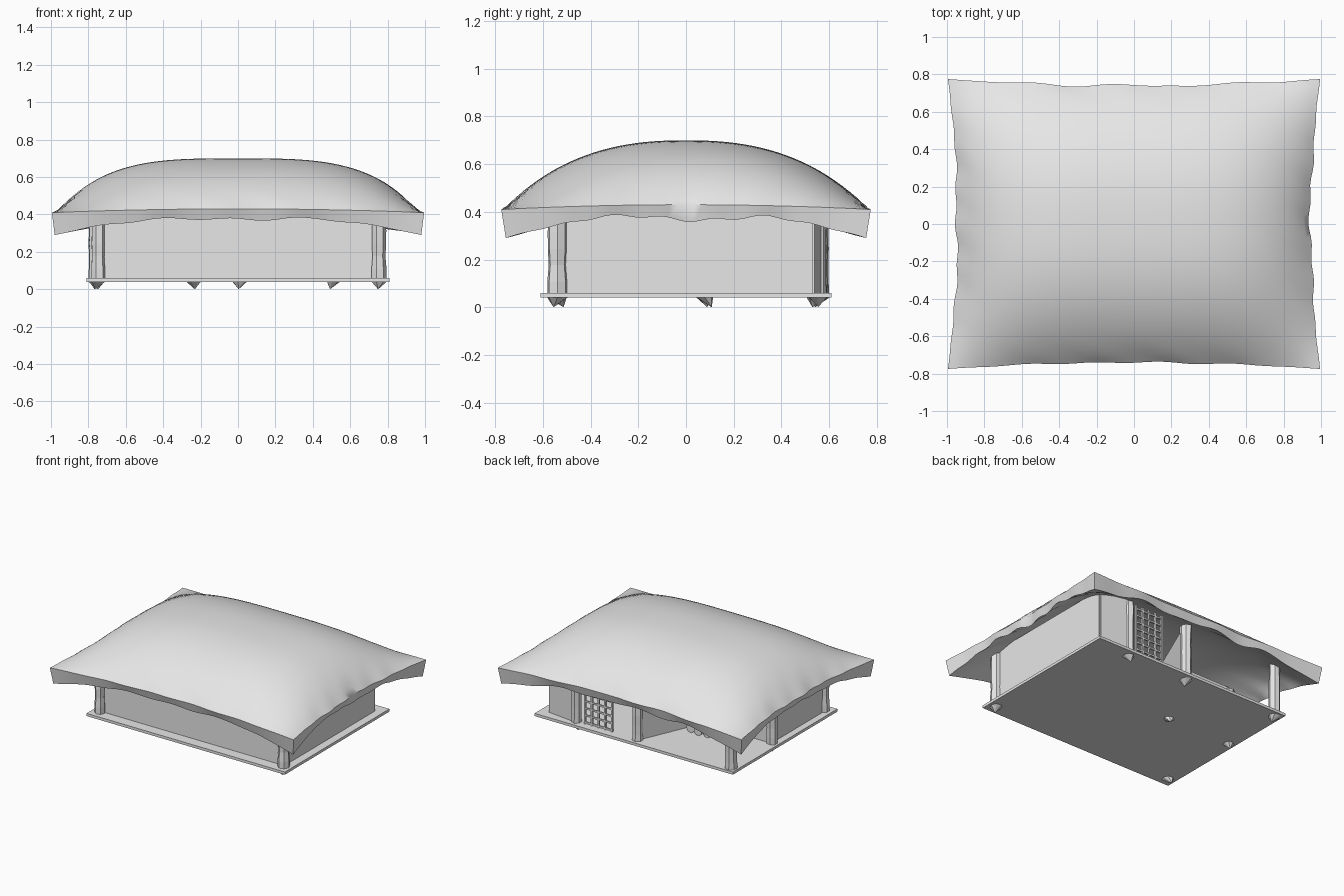
import bpy, bmesh, math, random
from mathutils import Vector

random.seed(4)
if "Cube" in bpy.data.objects:
    bpy.data.objects.remove(bpy.data.objects["Cube"], do_unlink=True)

grey = bpy.data.materials.new("light_grey")
grey.use_nodes = True
grey.diffuse_color = (0.8, 0.8, 0.8, 1)
grey.node_tree.nodes["Principled BSDF"].inputs["Base Color"].default_value = (0.8, 0.8, 0.8, 1)


def finish(name, bm, smooth=None):
    bmesh.ops.recalc_face_normals(bm, faces=bm.faces)
    mesh = bpy.data.meshes.new(name)
    bm.to_mesh(mesh)
    bm.free()
    ob = bpy.data.objects.new(name, mesh)
    bpy.context.collection.objects.link(ob)
    mesh.materials.append(grey)
    if smooth:
        bpy.ops.object.select_all(action="DESELECT")
        ob.select_set(True)
        bpy.context.view_layer.objects.active = ob
        bpy.ops.object.shade_smooth_by_angle(angle=math.radians(smooth))
    return ob


def add_box(bm, lo, hi):
    size, mid = Vector(hi) - Vector(lo), (Vector(hi) + Vector(lo)) / 2
    for v in bmesh.ops.create_cube(bm, size=1)["verts"]:
        v.co = v.co * size + mid


def box(name, lo, hi):
    bm = bmesh.new()
    add_box(bm, lo, hi)
    return finish(name, bm)


def wall(name, p, q, top=0.47, thick=0.02):
    """Upright slab between two floor points."""
    p, q = Vector((*p, 0)), Vector((*q, 0))
    side = (q - p).normalized().cross(Vector((0, 0, 1))) * thick / 2
    bm = bmesh.new()
    ring = [bm.verts.new(c + Vector((0, 0, 0.06))) for c in (p + side, q + side, q - side, p - side)]
    face = bm.faces.new(ring)
    up = bmesh.ops.extrude_face_region(bm, geom=[face])["geom"]
    bmesh.ops.translate(bm, vec=(0, 0, top - 0.06),
                        verts=[g for g in up if isinstance(g, bmesh.types.BMVert)])
    return finish(name, bm)


def post(name, x, y, sides=7, top=0.45):
    """Rough timber with a pointed foot below the floor."""
    bm = bmesh.new()
    radii = [random.uniform(0.036, 0.044) for _ in range(sides)]
    rings = []
    for i in range(7):
        z = 0.04 + (top - 0.04) * i / 6
        wobble = random.uniform(0.88, 1.06)
        rings.append([bm.verts.new((x + r * wobble * math.cos(math.tau * k / sides),
                                    y + r * wobble * math.sin(math.tau * k / sides), z))
                      for k, r in enumerate(radii)])
    for low, high in zip(rings, rings[1:]):
        for k in range(sides):
            n = (k + 1) % sides
            bm.faces.new((low[k], low[n], high[n], high[k]))
    bm.faces.new(rings[-1])
    tip = bm.verts.new((x + random.uniform(-0.02, 0.02), y + random.uniform(-0.02, 0.03), 0))
    for k in range(sides):
        bm.faces.new((rings[0][(k + 1) % sides], rings[0][k], tip))
    return finish(name, bm)


# Floor slab
box("floor", (-0.81, -0.61, 0.04), (0.81, 0.61, 0.06))

# Posts
for name, x, y in (("front_right_post", -0.75, -0.54), ("front_left_post", 0.75, -0.54),
                   ("back_right_post", -0.76, 0.56), ("side_post", -0.76, 0.08),
                   ("inner_post", -0.24, 0.08), ("middle_post", 0.01, 0.55),
                   ("window_post", 0.51, 0.55)):
    post(name, x, y)

# Walls around the room and the open corner porch
wall("front_wall", (-0.74, -0.52), (0.74, -0.52))
wall("left_wall", (0.74, -0.52), (0.74, 0.53))
wall("back_corner_wall", (0.74, 0.53), (0.5, 0.56))
wall("right_wall", (-0.75, -0.52), (-0.75, 0.08))
wall("porch_wall", (-0.75, 0.08), (-0.22, 0.08))
wall("porch_partition", (-0.2, 0.08), (0.0, 0.54))

# Lattice window beside the doorway
bm = bmesh.new()
for i in range(5):
    x = 0.22 + 0.055 * i
    add_box(bm, (x - 0.006, 0.54, 0.06), (x + 0.006, 0.555, 0.46))
for i in range(8):
    z = 0.07 + 0.052 * i
    add_box(bm, (0.215, 0.542, z - 0.006), (0.445, 0.553, z + 0.006))
finish("window_lattice", bm)

# Stacked firewood in the porch
bm = bmesh.new()
r = 0.034
for row in range(4):
    for col in range(6 - row % 2):
        log = bmesh.ops.create_cone(bm, cap_ends=True, segments=9, radius1=r, radius2=r, depth=0.16)["verts"]
        x = -0.56 + 2 * r * (col + 0.5 * (row % 2))
        y = 0.18 + random.uniform(-0.01, 0.02)
        for v in log:
            v.co = Vector((x + v.co.x, y + v.co.z, 0.06 + r + row * r * 1.75 + v.co.y))
finish("firewood", bm, 40)


# Thick pillowy thatched roof
def roof_point(u, v, under):
    dome = (1 - abs(u) ** 3.4) * (1 - abs(v) ** 2.4)
    edge = max(abs(u), abs(v)) ** 10
    middle = 1 - (u * v) ** 2
    ripple = math.sin(11 * u + 2 * v) * math.sin(7 * v + 1) + 0.6 * math.sin(23 * v + 17 * u)
    x = u * (0.995 - 0.05 * (1 - v * v) * u ** 4)
    y = v * (0.775 - 0.035 * (1 - u * u) * v ** 4)
    calm = edge * middle
    x += 0.009 * ripple * calm * u * abs(u)
    y += 0.007 * ripple * calm * v * abs(v)
    if under:
        z = 0.29 + 0.085 * min(1, middle * 1.3) + 0.2 * dome + 0.012 * ripple * calm
        return x * 0.985, y * 0.975, z
    z = 0.41 + 0.02 * middle + 0.27 * dome
    return x, y, z


bm = bmesh.new()
for under in (False, True):
    made = bmesh.ops.create_grid(bm, x_segments=52, y_segments=44, size=1)["verts"]
    for vert in made:
        vert.co = roof_point(vert.co.x, vert.co.y, under)
rim = [e for e in bm.edges if e.is_boundary]
bmesh.ops.bridge_loops(bm, edges=rim)
finish("thatched_roof", bm, 50)
